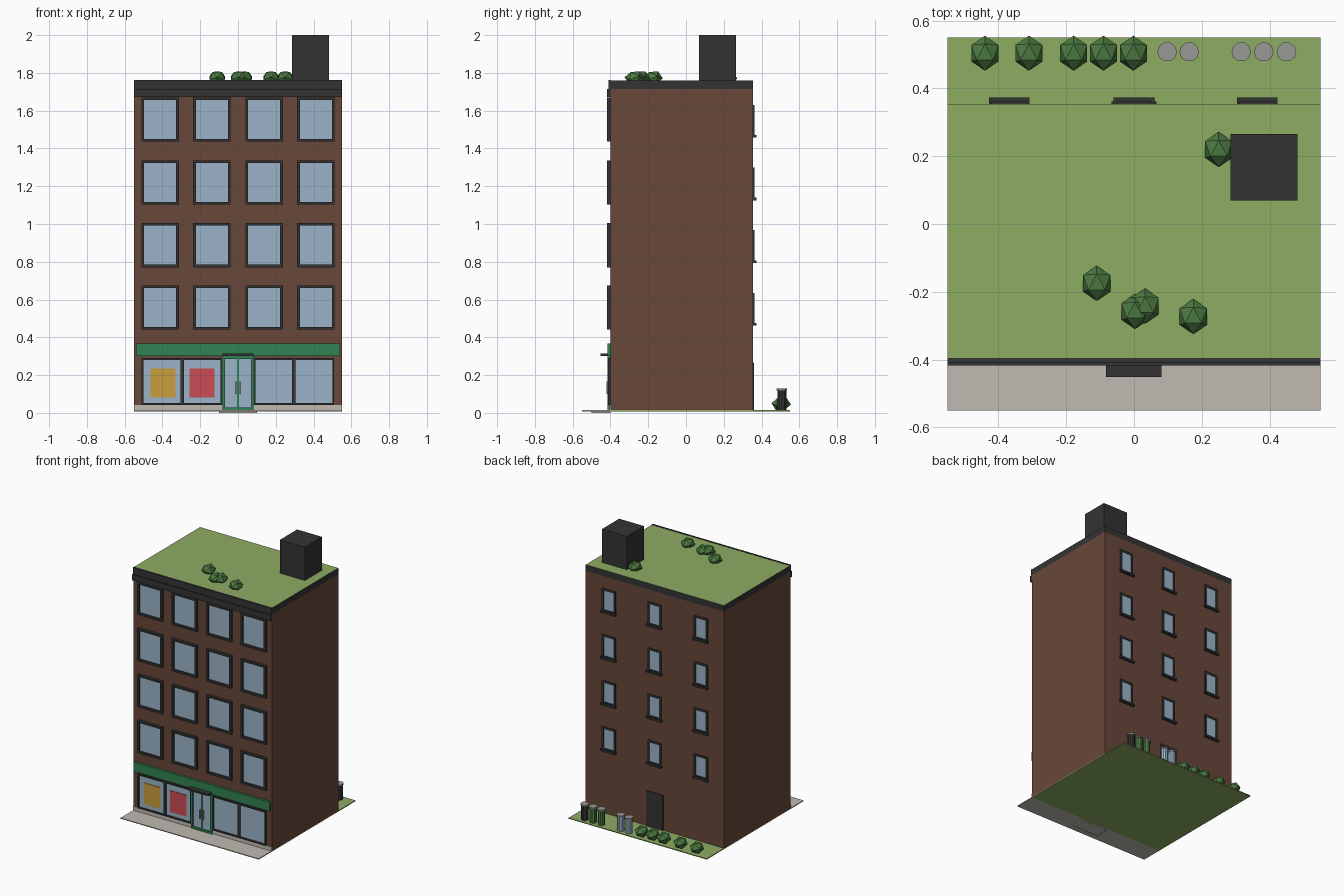
import bpy, bmesh, math
from mathutils import Matrix

if "Cube" in bpy.data.objects:
    bpy.data.objects.remove(bpy.data.objects["Cube"])


def mat(name, r, g, b):
    m = bpy.data.materials.new(name)
    m.diffuse_color = [((c / 255 + 0.055) / 1.055) ** 2.4 for c in (r, g, b)] + [1]
    m.use_nodes = True
    m.node_tree.nodes["Principled BSDF"].inputs["Base Color"].default_value = m.diffuse_color
    return m


brick = mat("brick", 104, 71, 58)
dark = mat("charcoal", 52, 52, 52)
grass = mat("grass", 141, 173, 99)
paving = mat("paving", 193, 186, 178)
glass = mat("glass", 155, 180, 200)
green = mat("shopfront green", 48, 130, 82)
leaf = mat("leaf green", 76, 122, 66)
yellow = mat("yellow", 203, 158, 62)
red = mat("red", 203, 75, 85)
grey = mat("grey", 152, 152, 150)


def finish(name, bm, *mats):
    me = bpy.data.meshes.new(name)
    bm.to_mesh(me)
    bm.free()
    for m in mats:
        me.materials.append(m)
    ob = bpy.data.objects.new(name, me)
    bpy.context.collection.objects.link(ob)
    return ob


def add_box(bm, x0, x1, y0, y1, z0, z1):
    m = Matrix.Translation(((x0 + x1) / 2, (y0 + y1) / 2, (z0 + z1) / 2))
    bmesh.ops.create_cube(bm, size=1, matrix=m @ Matrix.Diagonal((x1 - x0, y1 - y0, z1 - z0, 1)))


def box(name, m, *b):
    bm = bmesh.new()
    add_box(bm, *b)
    return finish(name, bm, m)


def frame(name, m, x0, x1, y0, y1, z0, z1, t):
    """Rectangular ring of four bars."""
    bm = bmesh.new()
    add_box(bm, x0, x0 + t, y0, y1, z0, z1)
    add_box(bm, x1 - t, x1, y0, y1, z0, z1)
    add_box(bm, x0 + t, x1 - t, y0, y1, z0, z0 + t)
    add_box(bm, x0 + t, x1 - t, y0, y1, z1 - t, z1)
    return finish(name, bm, m)


# Ground
box("lawn", grass, -0.55, 0.55, -0.395, 0.55, 0.008, 0.014)
box("sidewalk", paving, -0.55, 0.55, -0.55, -0.395, 0.008, 0.014)
box("door_step", paving, -0.1, 0.1, -0.5, -0.4, 0.0, 0.008)

# Body and roof slab with planted top
box("brick_body", brick, -0.55, 0.55, -0.4, 0.354, 0.013, 1.715)
roof = box("roof_slab", dark, -0.55, 0.55, -0.4, 0.354, 1.715, 1.76)
roof.data.materials.append(grass)
for p in roof.data.polygons:
    p.material_index = int(p.normal.z > 0.5)
box("front_cornice", dark, -0.55, 0.55, -0.418, -0.4, 1.672, 1.715)
box("front_coping", dark, -0.55, 0.55, -0.41, -0.396, 1.715, 1.762)
box("rooftop_shaft", dark, 0.285, 0.483, 0.07, 0.265, 1.76, 2.0)

# Front windows
for cx in (-0.412, -0.138, 0.138, 0.412):
    for zc in (1.553, 1.22, 0.888, 0.558):
        x0, x1, z0, z1 = cx - 0.099, cx + 0.099, zc - 0.117, zc + 0.117
        frame("front_window_frame", dark, x0, x1, -0.418, -0.4, z0, z1, 0.014)
        box("front_window_glass", glass, x0 + 0.014, x1 - 0.014, -0.404, -0.4, z0 + 0.014, z1 - 0.014)

# Back windows with sills
for cx in (-0.368, 0.0, 0.364):
    for zs in (1.465, 1.133, 0.802, 0.47):
        x0, x1, z1 = cx - 0.053, cx + 0.053, zs + 0.165
        frame("back_window_frame", dark, x0, x1, 0.354, 0.362, zs, z1, 0.014)
        box("back_window_glass", glass, x0 + 0.014, x1 - 0.014, 0.354, 0.357, zs + 0.014, z1 - 0.014)
        box("back_window_sill", dark, cx - 0.06, cx + 0.06, 0.354, 0.373, zs - 0.008, zs + 0.006)
box("back_door", dark, -0.067, 0.067, 0.354, 0.361, 0.014, 0.268)

# Storefront
box("storefront_base", paving, -0.55, 0.55, -0.406, -0.4, 0.014, 0.043)
for a, b in ((-0.51, -0.295), (-0.295, -0.083), (0.083, 0.295), (0.295, 0.508)):
    frame("shop_window_frame", dark, a, b, -0.414, -0.4, 0.043, 0.29, 0.009)
    box("shop_window_glass", glass, a + 0.009, b - 0.009, -0.404, -0.4, 0.052, 0.281)
box("yellow_poster", yellow, -0.463, -0.332, -0.408, -0.404, 0.082, 0.235)
box("red_poster", red, -0.257, -0.125, -0.408, -0.404, 0.082, 0.235)
box("sign_band", green, -0.54, 0.54, -0.416, -0.4, 0.3, 0.367)
box("door_canopy", dark, -0.083, 0.081, -0.452, -0.4, 0.3, 0.314)

# Front double door
frame("front_door_frame", green, -0.083, 0.083, -0.416, -0.4, 0.014, 0.3, 0.014)
box("front_door_glass", glass, -0.069, 0.069, -0.407, -0.4, 0.028, 0.286)
box("front_door_mullion", green, -0.004, 0.004, -0.412, -0.4, 0.028, 0.286)
for s in (-1, 1):
    box("door_handle", grey, s * 0.012 - 0.003, s * 0.012 + 0.003, -0.42, -0.407, 0.1, 0.165)


# Shrubs: faceted balls turned edge-up
def shrub(x, y, z):
    bm = bmesh.new()
    turn = Matrix.Rotation(math.pi / 2, 4, 'Z') @ Matrix.Rotation(math.radians(31.72), 4, 'Y')
    m = Matrix.Translation((x, y, z)) @ Matrix.Diagonal((0.047, 0.052, 0.04, 1)) @ turn
    bmesh.ops.create_icosphere(bm, subdivisions=1, radius=1, matrix=m)
    finish("shrub", bm, leaf)


for x, y in ((-0.11, -0.175), (0.003, -0.258), (0.033, -0.242), (0.175, -0.273), (0.25, 0.22)):
    shrub(x, y, 1.774)
for x in (-0.44, -0.31, -0.178, -0.09, -0.002):
    shrub(x, 0.504, 0.048)


# Bins with lids
def drum(name, m, x, r, z0, z1):
    bm = bmesh.new()
    place = Matrix.Translation((x, 0.508, (z0 + z1) / 2)) @ Matrix.Rotation(math.pi / 10, 4, 'Z')
    bmesh.ops.create_cone(bm, cap_ends=True, segments=10, radius1=r, radius2=r, depth=z1 - z0, matrix=place)
    finish(name, bm, m)


for x, m in ((0.098, glass), (0.163, glass), (0.317, leaf), (0.383, leaf), (0.45, dark)):
    drum("bin_body", m, x, 0.024, 0.014, 0.118)
    drum("bin_lid", grey, x, 0.029, 0.118, 0.128)
